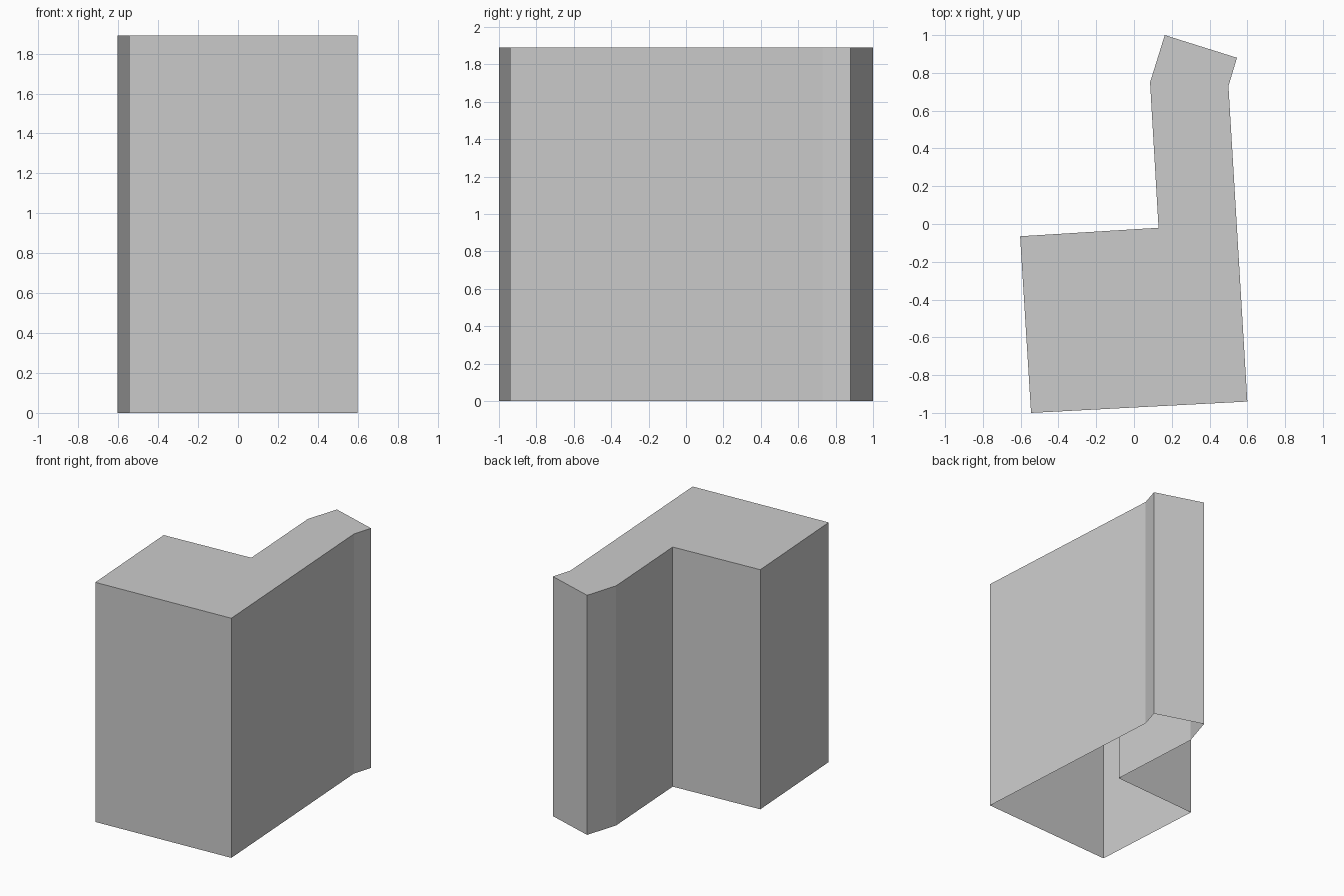
import bpy
import bmesh

cube = bpy.data.objects.get("Cube")
if cube:
    bpy.data.objects.remove(cube, do_unlink=True)

HEIGHT = 1.89

# Footprint, counter-clockwise: wide front block, long rear wing with a bent end
footprint = [
    (-0.545, -1.0), (0.60, -0.94),
    (0.50, 0.73), (0.545, 0.88), (0.163, 1.0), (0.085, 0.75),
    (0.13, -0.02), (-0.603, -0.065),
]

# Single flat grey
grey = bpy.data.materials.new("plain_grey")
grey.use_nodes = True
colour = (0.6, 0.6, 0.6, 1.0)
grey.diffuse_color = colour
for node in grey.node_tree.nodes:
    if node.type == "BSDF_PRINCIPLED":
        node.inputs["Base Color"].default_value = colour

# Thin outer walls and flat roof, open underneath
bm = bmesh.new()
base = [bm.verts.new((x, y, 0)) for x, y in footprint]
top = [bm.verts.new((x, y, HEIGHT)) for x, y in footprint]
count = len(footprint)
for i in range(count):
    j = (i + 1) % count
    bm.faces.new((base[i], base[j], top[j], top[i]))
bm.faces.new(top)

mesh = bpy.data.meshes.new("building_shell")
bm.to_mesh(mesh)
bm.free()
mesh.materials.append(grey)
shell = bpy.data.objects.new("building_shell", mesh)
bpy.context.collection.objects.link(shell)
